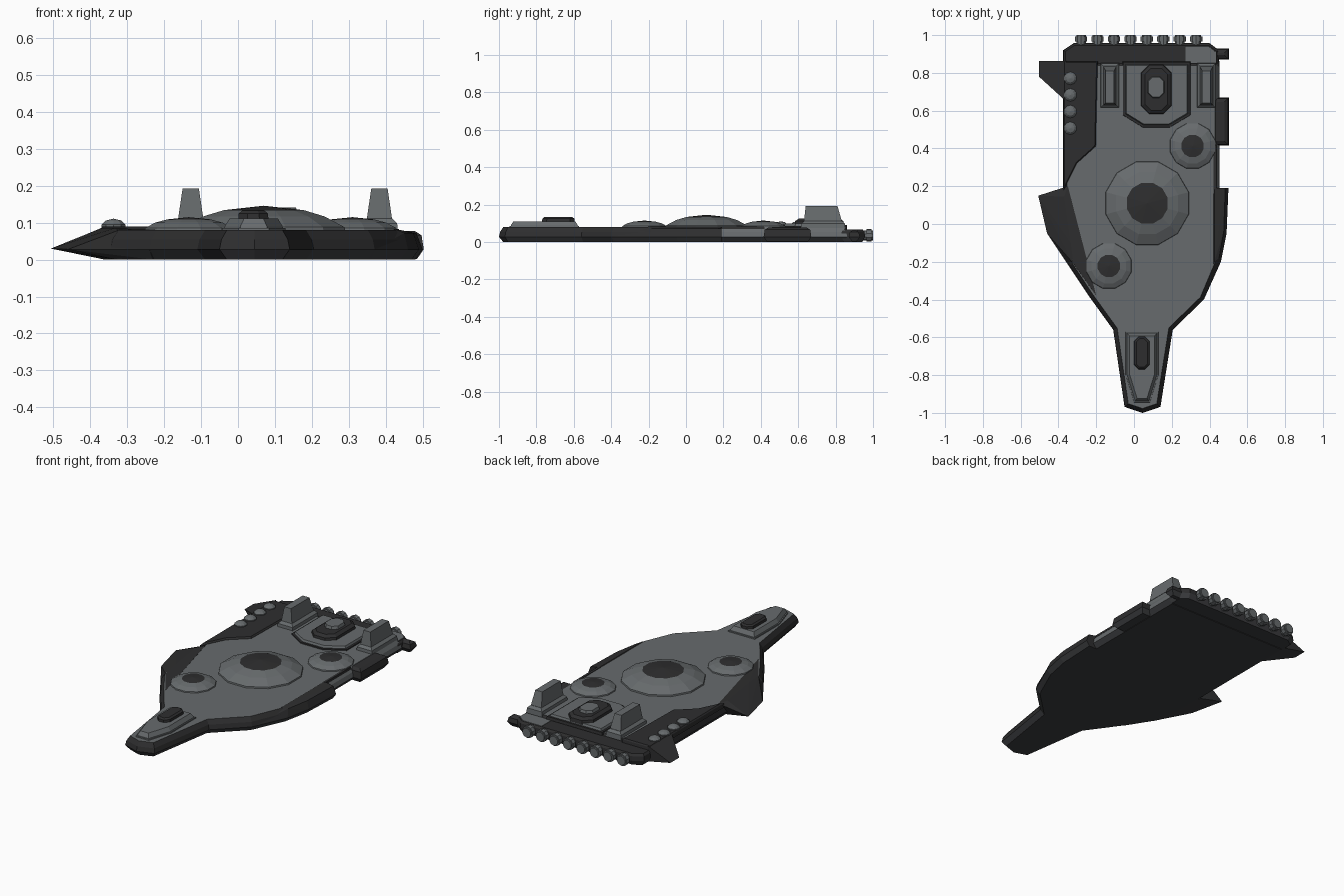
import bpy, bmesh, math
from mathutils import Vector

if "Cube" in bpy.data.objects:
    bpy.data.objects.remove(bpy.data.objects["Cube"])


def material(name, rgb):
    m = bpy.data.materials.new(name)
    m.diffuse_color = (*rgb, 1)
    m.use_nodes = True
    m.node_tree.nodes["Principled BSDF"].inputs["Base Color"].default_value = m.diffuse_color
    return m


GREY = material("hull grey", (0.135, 0.147, 0.153))
DARK = material("dark armour", (0.027, 0.027, 0.028))
UNDER = material("underside charcoal", (0.045, 0.047, 0.051))


def finish(name, bm, mats, rule=None):
    bmesh.ops.recalc_face_normals(bm, faces=bm.faces)
    bm.normal_update()
    if rule:
        for f in bm.faces:
            f.material_index = rule(f)
    me = bpy.data.meshes.new(name)
    bm.to_mesh(me)
    bm.free()
    for m in mats:
        me.materials.append(m)
    ob = bpy.data.objects.new(name, me)
    bpy.context.collection.objects.link(ob)
    return ob


def inset(points, d):
    """Move a counter-clockwise outline inwards by d with mitred corners."""
    out = []
    for i, p in enumerate(points):
        a, b, c = Vector(points[i - 1]), Vector(p), Vector(points[(i + 1) % len(points)])
        n1, n2 = [Vector((-e.y, e.x)).normalized() for e in (b - a, c - b)]
        out.append(b + (n1 + n2) * (d / (1 + n1.dot(n2))))
    return out


def loft(name, outline, levels, mats, rule=None):
    """Stack inset copies of an outline; levels are (z, inset)."""
    bm = bmesh.new()
    rings = [[bm.verts.new((p[0], p[1], z)) for p in inset(outline, d)] for z, d in levels]
    n = len(outline)
    for lo, hi in zip(rings, rings[1:]):
        for i in range(n):
            j = (i + 1) % n
            bm.faces.new((lo[i], lo[j], hi[j], hi[i]))
    bm.faces.new(rings[0][::-1])
    bm.faces.new(rings[-1])
    return finish(name, bm, mats, rule)


def wedge(name, points, mats=(DARK,), rule=None):
    bm = bmesh.new()
    for p in points:
        bm.verts.new(p)
    bmesh.ops.convex_hull(bm, input=bm.verts)
    bmesh.ops.dissolve_limit(bm, angle_limit=0.02, verts=bm.verts, edges=bm.edges)
    return finish(name, bm, mats, rule)


def rect(x0, x1, y0, y1, c=0):
    if not c:
        return [(x0, y0), (x1, y0), (x1, y1), (x0, y1)]
    return [(x0 + c, y0), (x1 - c, y0), (x1, y0 + c), (x1, y1 - c),
            (x1 - c, y1), (x0 + c, y1), (x0, y1 - c), (x0, y0 + c)]


def dome(name, x, y, profile, cap=0.0, sides=12):
    """Faceted dome from (radius, z) rings; faces inside the cap radius are dark."""
    bm = bmesh.new()
    rings = [[bm.verts.new((x + r * math.cos(2 * math.pi * (k + .5) / sides),
                            y + r * math.sin(2 * math.pi * (k + .5) / sides), z))
              for k in range(sides)] for r, z in profile[:-1]]
    tip = bm.verts.new((x, y, profile[-1][1]))
    bm.faces.new(rings[0][::-1])
    for k in range(sides):
        j = (k + 1) % sides
        for lo, hi in zip(rings, rings[1:]):
            bm.faces.new((lo[k], lo[j], hi[j], hi[k]))
        bm.faces.new((rings[-1][k], rings[-1][j], tip))

    def rule(f):
        c = f.calc_center_median()
        return int(math.hypot(c.x - x, c.y - y) < cap and f.normal.z > 0)
    finish(name, bm, [GREY, DARK], rule)


def hull_rule(f):
    if f.normal.z < -0.2:
        return 2
    if f.normal.z > 0.9:
        return 0
    c = f.calc_center_median()
    # the right rear flank is bare grey hull between armour blocks
    return 0 if c.x > 0.42 and c.y > 0.1 else 1


def armour_rule(f):
    return 1 if f.normal.z < -0.2 else 0


# main hull with chamfered edges
HULL = [(-0.05, -0.968), (0.045, -1.0), (0.14, -0.968), (0.205, -0.56), (0.37, -0.40),
        (0.45, -0.21), (0.452, 0.19), (0.452, 0.862), (-0.377, 0.862), (-0.377, 0.0),
        (-0.345, -0.22), (-0.24, -0.38), (-0.11, -0.56)]
loft("main_hull", HULL, [(0, 0.022), (0.028, 0), (0.055, 0.006), (0.08, 0.022)],
     [GREY, DARK, UNDER], hull_rule)

# low stern deck, dark with a grey right section
STERN = [(-0.375, 0.83), (0.45, 0.83), (0.45, 0.92), (0.40, 0.957), (-0.32, 0.957), (-0.375, 0.92)]
loft("stern_deck", STERN, [(0, 0.015), (0.028, 0), (0.055, 0.003), (0.066, 0.012)],
     [DARK, UNDER], armour_rule)
loft("stern_grey_plate", [(0.27, 0.85), (0.436, 0.85), (0.436, 0.91), (0.395, 0.943), (0.27, 0.943)],
     [(0.062, 0), (0.068, 0.002)], [GREY])

# side armour: left front fin, left rear fin, right front flank
wedge("left_front_armour",
      [(-0.24, -0.38, 0.028), (-0.46, -0.05, 0.028), (-0.507, 0.15, 0.03), (-0.37, 0.145, 0.085),
       (-0.335, -0.10, 0.085), (-0.32, -0.21, 0.081), (-0.36, 0.14, 0.0), (-0.33, -0.2, 0.0),
       (-0.23, -0.36, 0.0), (-0.2, -0.38, 0.08), (-0.35, 0.20, 0.082)],
      [DARK, UNDER], armour_rule)
wedge("left_rear_fin",
      [(-0.503, 0.78, 0.03), (-0.503, 0.862, 0.03), (-0.37, 0.66, 0.028), (-0.36, 0.862, 0.09),
       (-0.36, 0.65, 0.09), (-0.355, 0.67, 0), (-0.355, 0.862, 0)], [DARK, UNDER], armour_rule)
wedge("right_front_armour",
      [(0.37, -0.40, 0.028), (0.46, -0.20, 0.028), (0.49, -0.05, 0.028), (0.50, 0.19, 0.028),
       (0.45, -0.18, 0.072), (0.475, -0.04, 0.072), (0.483, 0.19, 0.072),
       (0.425, -0.2, 0.083), (0.425, 0.19, 0.083),
       (0.44, -0.19, 0), (0.47, -0.04, 0), (0.48, 0.19, 0), (0.40, 0.19, 0), (0.36, -0.37, 0)],
      [DARK, UNDER], armour_rule)
loft("right_edge_strip", rect(0.42, 0.438, 0.18, 0.42), [(0.07, 0), (0.083, 0.002)], [DARK])
for label, y0, y1, top in (("middle", 0.415, 0.67, 0.078), ("rear", 0.87, 0.93, 0.065)):
    loft(f"right_{label}_armour", rect(0.40, 0.503, y0, y1),
         [(0.002, 0.018), (0.028, 0), (top - 0.012, 0.006), (top, 0.025)],
         [DARK, UNDER], armour_rule)

# raised dark deck on the left rear with a row of small turrets
loft("left_rear_deck", [(-0.375, 0.17), (-0.30, 0.32), (-0.20, 0.41), (-0.19, 0.862), (-0.375, 0.862)],
     [(0.06, 0), (0.083, 0.003), (0.09, 0.008)], [DARK])
for i in range(4):
    dome(f"small_turret_{i + 1}", -0.337, 0.507 + 0.088 * i,
         [(0.034, 0.085), (0.034, 0.095), (0.022, 0.106), (0, 0.111)], sides=10)

# shallow domes with dark caps
dome("main_dome", 0.07, 0.11, [(0.23, 0.07), (0.226, 0.088), (0.17, 0.117), (0.112, 0.134), (0, 0.146)], 0.11)
for label, x, y in (("front_dome", -0.133, -0.222), ("rear_dome", 0.31, 0.413)):
    dome(label, x, y, [(0.127, 0.07), (0.122, 0.086), (0.095, 0.1), (0.061, 0.109), (0, 0.115)], 0.06)

# nose superstructure
NOSE = [(-0.045, -0.57), (-0.045, -0.80), (0.0, -0.945), (0.085, -0.945), (0.13, -0.80), (0.13, -0.57)]
loft("nose_base", NOSE, [(0.07, 0), (0.086, 0.002)], [GREY])
loft("nose_upper", NOSE, [(0.084, 0.008), (0.09, 0.009), (0.111, 0.022)], [GREY])
loft("nose_block", rect(0.0, 0.083, -0.77, -0.595, 0.025), [(0.105, 0), (0.125, 0.002), (0.133, 0.012)], [DARK])

# bridge: tiered platform at the rear
BRIDGE = [(-0.06, 0.86), (-0.06, 0.575), (0.045, 0.51), (0.19, 0.51), (0.30, 0.575), (0.30, 0.86)]
loft("bridge_shadow_step", BRIDGE, [(0.07, 0), (0.086, 0.003)], [DARK])
loft("bridge_platform", BRIDGE, [(0.08, 0.012), (0.098, 0.02)], [GREY])
loft("bridge_block", rect(0.035, 0.2, 0.58, 0.845, 0.045), [(0.09, 0), (0.112, 0.004), (0.125, 0.022)], [DARK])
loft("bridge_top", rect(0.068, 0.165, 0.665, 0.785, 0.028), [(0.115, 0), (0.141, 0.008)], [GREY])

# twin tapered towers on stepped bases
for label, x in (("left", -0.128), ("right", 0.383)):
    loft(f"{label}_tower_base", rect(x - 0.05, x + 0.05, 0.615, 0.852),
         [(0.07, 0), (0.098, 0.002), (0.112, 0.016)], [GREY])
    bm = bmesh.new()
    bmesh.ops.create_cube(bm, size=1)
    for v in bm.verts:
        up = v.co.z > 0
        v.co = (x + v.co.x * (0.044 if up else 0.07),
                (0.64 if v.co.y < 0 else 0.81) if up else (0.63 if v.co.y < 0 else 0.835),
                0.193 if up else 0.105)
    finish(f"{label}_tower", bm, [GREY])

# row of eight stern engines, each a barrel with a wider collar
for i in range(8):
    for part, r, y0, y1 in (("barrel", 0.027, 0.93, 1.0), ("collar", 0.034, 0.965, 0.992)):
        bpy.ops.mesh.primitive_cylinder_add(
            vertices=10, radius=r, depth=y1 - y0,
            location=(-0.28 + 0.087 * i, (y0 + y1) / 2, 0.036), rotation=(math.pi / 2, 0, 0))
        ob = bpy.context.object
        ob.name = f"engine_{part}_{i + 1}"
        ob.data.materials.append(GREY)
